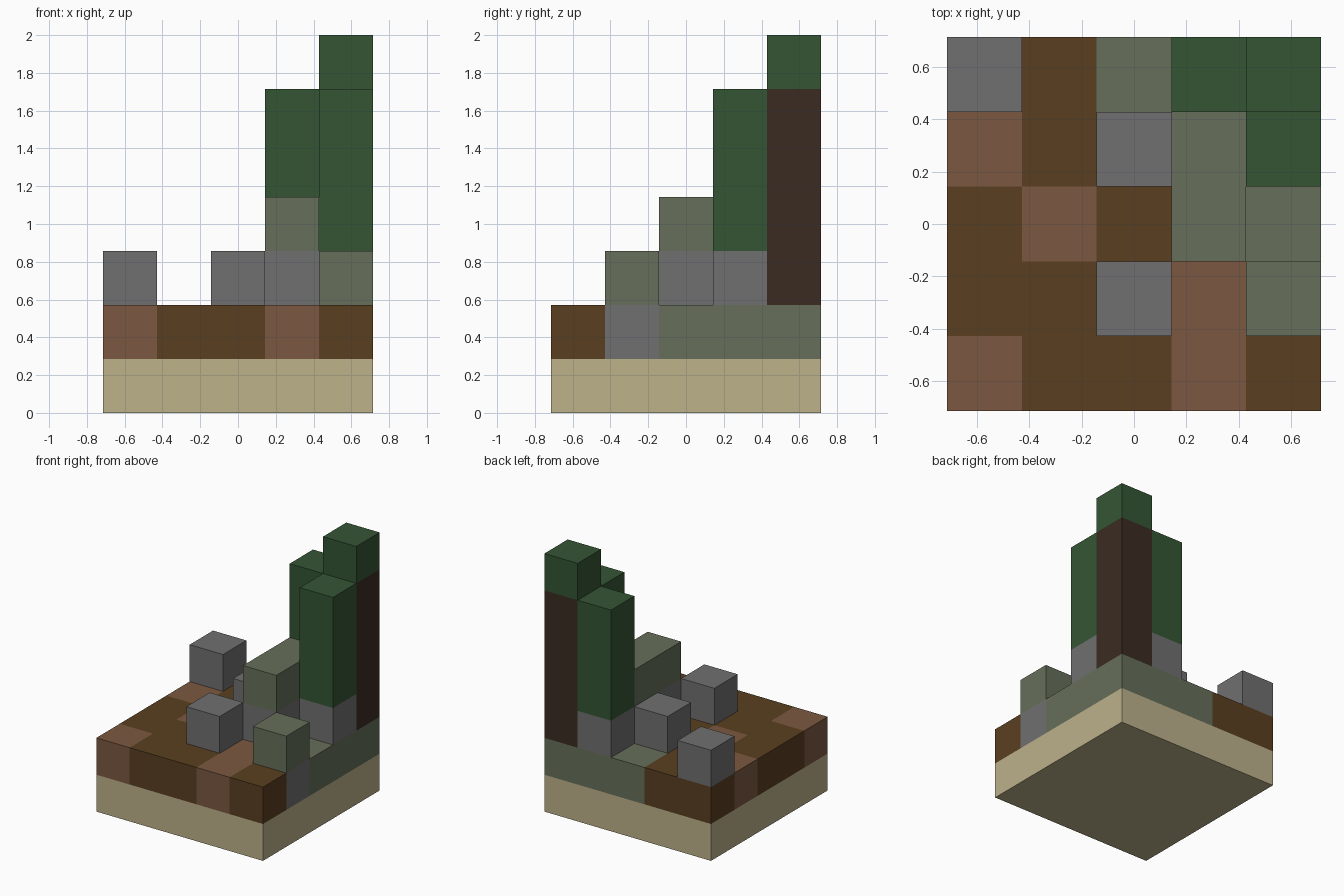
import bpy
import bmesh
from mathutils import Vector

if "Cube" in bpy.data.objects:
    bpy.data.objects.remove(bpy.data.objects["Cube"], do_unlink=True)

CELLS = 5
SIZE = 2 / 7  # edge length of one block


def make_material(name, hex_colour):
    srgb = [int(hex_colour[i:i + 2], 16) / 255 for i in (0, 2, 4)]
    colour = [c / 12.92 if c < 0.04045 else ((c + 0.055) / 1.055) ** 2.4 for c in srgb] + [1]
    mat = bpy.data.materials.new(name)
    mat.use_nodes = True
    mat.diffuse_color = colour
    bsdf = mat.node_tree.nodes["Principled BSDF"]
    bsdf.inputs["Base Color"].default_value = colour
    bsdf.inputs["Roughness"].default_value = 1
    return mat


MATERIALS = {
    "sand": make_material("sand", "BDB28B"),
    "soil": make_material("dark soil", "5A3F20"),
    "clay": make_material("light clay", "7B5841"),
    "moss": make_material("mossy stone", "666F5A"),
    "stone": make_material("grey stone", "707070"),
    "leaf": make_material("green leaves", "345534"),
    "bark": make_material("dark bark", "3B2B22"),
}

# Ground plan, back row first
KEYS = {"d": "soil", "c": "clay", "m": "moss", "s": "stone"}
GROUND = ["ddmmm",
          "cddmm",
          "dcdmm",
          "dddcs",
          "cddcd"]

# Each part maps block positions (column, row from front, level) to a material
parts = {"sand_base": {}, "ground_layer": {}}
for row, line in enumerate(reversed(GROUND)):
    for col, key in enumerate(line):
        parts["sand_base"][col, row, 0] = "sand"
        parts["ground_layer"][col, row, 1] = KEYS[key]


def stack(part, col, row, levels, material):
    for level in levels:
        parts.setdefault(part, {})[col, row, level] = material


# Loose stones on the ground
stack("back_right_stone", 0, 4, [2], "stone")
stack("front_stone", 2, 1, [2], "stone")
stack("middle_stone", 2, 3, [2], "stone")
stack("mossy_block", 4, 1, [2], "moss")

# Low wall with mossy top
for row in (2, 3):
    stack("wall", 3, row, [2], "stone")
    stack("wall", 3, row, [3], "moss")

# Tree trunk, crown and the two leafy columns on stone footings
stack("tree_trunk", 4, 4, range(2, 6), "bark")
stack("tree_crown", 4, 4, [6], "leaf")
for part, col, row in (("back_leaf_column", 3, 4), ("side_leaf_column", 4, 3)):
    stack(part, col, row, [2], "stone")
    stack(part, col, row, range(3, 6), "leaf")

occupied = {cell for blocks in parts.values() for cell in blocks}


def build_part(name, blocks):
    """Make the outer skin of a group of blocks, leaving out buried faces."""
    bm = bmesh.new()
    slots = sorted(set(blocks.values()))
    origin = Vector((-CELLS / 2, -CELLS / 2, 0))
    for cell, material in blocks.items():
        for axis in range(3):
            for sign in (-1, 1):
                normal = Vector((0, 0, 0))
                normal[axis] = sign
                if tuple(int(c + n) for c, n in zip(cell, normal)) in occupied:
                    continue
                u = Vector((0, 0, 0))
                u[(axis + 1) % 3] = 0.5
                v = normal.cross(u)
                centre = Vector(cell) + origin + Vector((0.5, 0.5, 0.5)) + normal / 2
                corners = (-u - v, u - v, u + v, v - u)
                face = bm.faces.new([bm.verts.new((centre + c) * SIZE) for c in corners])
                face.material_index = slots.index(material)
    bmesh.ops.remove_doubles(bm, verts=bm.verts, dist=0.001)
    mesh = bpy.data.meshes.new(name)
    bm.to_mesh(mesh)
    bm.free()
    for slot in slots:
        mesh.materials.append(MATERIALS[slot])
    bpy.context.scene.collection.objects.link(bpy.data.objects.new(name, mesh))


for part_name, part_blocks in parts.items():
    build_part(part_name, part_blocks)
